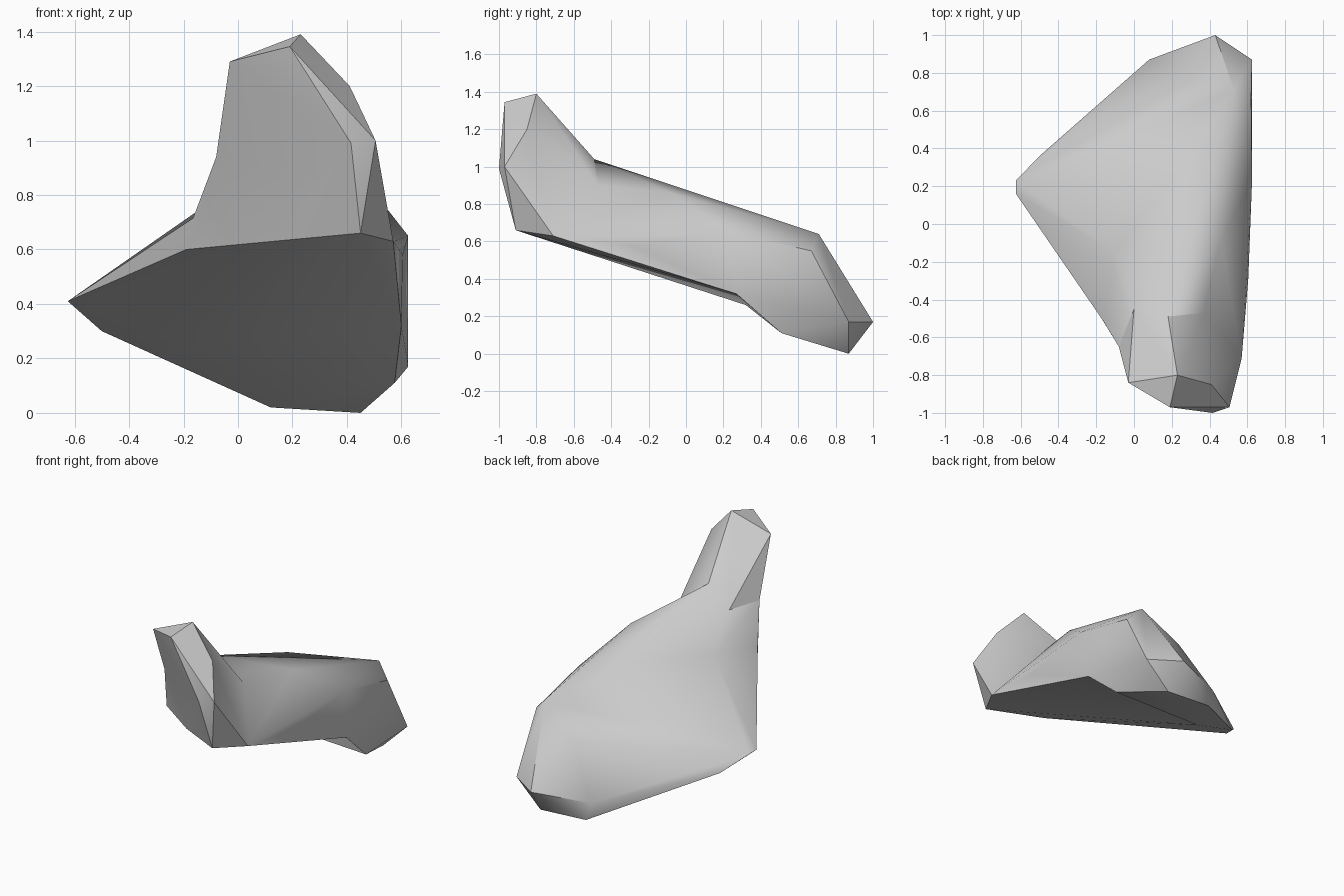
import bpy, bmesh, math

if "Cube" in bpy.data.objects:
    bpy.data.objects.remove(bpy.data.objects["Cube"])

stone = bpy.data.materials.new("stone_grey")
stone.diffuse_color = (0.6, 0.6, 0.6, 1)
stone.use_nodes = True
stone.node_tree.nodes["Principled BSDF"].inputs["Base Color"].default_value = stone.diffuse_color

# Corner groups shared by neighbouring chunks
horn_tip = [(.23, -.80, 1.39), (.19, -.97, 1.345), (-.03, -.84, 1.29),
            (.41, -.85, 1.20), (.415, -1.0, .99), (.505, -.97, 1.0)]
horn_back = [(.18, -.49, 1.04), (0, -.45, .93)]
horn_right = [(.37, -.47, .90), (.57, -.71, .63)]
horn_left = [(-.08, -.65, .94)]
front_foot = [(.45, -.91, .66), (.13, -.72, .63)]
left_foot = [(-.19, -.47, .60), (-.165, -.51, .715)]
left_notch = [(-.10, -.15, .775)]
left_tip = [(-.625, .16, .41), (-.625, .23, .41), (-.50, .36, .30), (-.45, .38, .285)]
right_edge = [(.605, -.29, .58)]
crown = [(.20, .23, .79)]
back_top = [(.46, -.08, .86), (.53, .71, .64), (.28, .766, .455),
            (.625, .23, .65), (.62, .67, .55), (.60, .27, .32)]
under_crease = [(-.25, .32, .26)]
heel_rim = [(.08, .87, .14), (.43, 1.0, .17), (.625, .87, .17)]
heel_base = [(.12, .87, .02), (.45, .87, 0), (.575, .51, .11)]


def chunk(name, points):
    """Convex faceted chunk of rock spanning the given corners."""
    bm = bmesh.new()
    for p in points:
        bm.verts.new(p)
    res = bmesh.ops.convex_hull(bm, input=bm.verts[:])
    loose = {g for g in res["geom_interior"] + res["geom_unused"]
             if isinstance(g, bmesh.types.BMVert)}
    bmesh.ops.delete(bm, geom=list(loose), context='VERTS')
    bmesh.ops.recalc_face_normals(bm, faces=bm.faces[:])
    mesh = bpy.data.meshes.new(name)
    bm.to_mesh(mesh)
    bm.free()
    mesh.materials.append(stone)
    ob = bpy.data.objects.new(name, mesh)
    bpy.context.collection.objects.link(ob)
    return ob


# Low left slab, then the chunks merged into it
rock = chunk("rock", front_foot + left_foot + left_notch + left_tip
             + horn_right[1:] + crown + back_top + under_crease)
parts = [
    chunk("ridge", front_foot + horn_back + horn_right + left_notch
          + crown + right_edge + back_top),
    chunk("heel", left_tip[1:] + crown + back_top + under_crease
          + heel_rim + heel_base),
    chunk("horn", horn_tip + horn_back + horn_right + horn_left + front_foot[:1]),
    chunk("shoulder", horn_left + left_notch + left_foot + horn_back
          + front_foot + horn_tip[4:5]),
]
for part in parts:
    mod = rock.modifiers.new("join_" + part.name, 'BOOLEAN')
    mod.operation = 'UNION'
    mod.solver = 'EXACT'
    mod.object = part

# Bake the union and clean the seams
dg = bpy.context.evaluated_depsgraph_get()
baked = bpy.data.meshes.new_from_object(rock.evaluated_get(dg))
rock.modifiers.clear()
rock.data = baked
for part in parts:
    bpy.data.objects.remove(part)
bm = bmesh.new()
bm.from_mesh(baked)
bmesh.ops.remove_doubles(bm, verts=bm.verts[:], dist=0.002)
bmesh.ops.dissolve_limit(bm, angle_limit=math.radians(1),
                         verts=bm.verts[:], edges=bm.edges[:])
bm.to_mesh(baked)
bm.free()

bpy.context.view_layer.objects.active = rock
rock.select_set(True)
bpy.ops.object.shade_smooth_by_angle(angle=math.radians(35))
